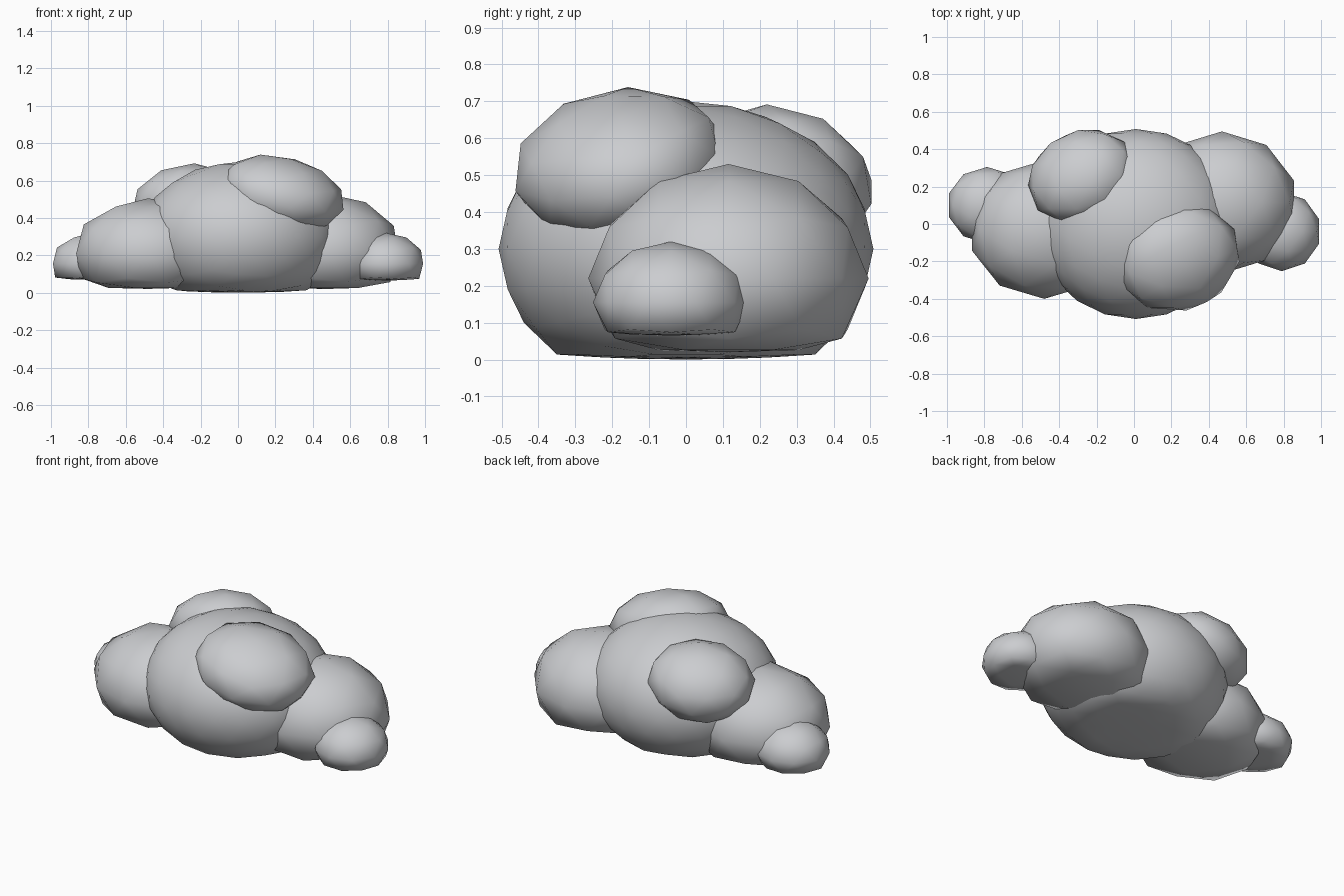
import bpy, bmesh, math
from mathutils import Matrix, Euler

if "Cube" in bpy.data.objects:
    bpy.data.objects.remove(bpy.data.objects["Cube"])

grey = bpy.data.materials.new("cloud grey")
grey.diffuse_color = (0.6, 0.61, 0.63, 1)
grey.use_nodes = True
grey.node_tree.nodes["Principled BSDF"].inputs["Base Color"].default_value = grey.diffuse_color


def puff(name, centre, radii, floor=None, tilt=(0, 0), turn=0, subdiv=2):
    """Smooth low-poly ellipsoid; everything below the floor is squashed nearly flat."""
    bm = bmesh.new()
    bmesh.ops.create_icosphere(bm, subdivisions=subdiv, radius=1)
    heading = Matrix.Rotation(math.radians(turn), 4, 'Z')
    lean = Euler((math.radians(tilt[0]), math.radians(tilt[1]), 0)).to_matrix().to_4x4()
    bm.transform(Matrix.Translation(centre) @ lean @ heading @ Matrix.Diagonal((*radii, 1)))
    if floor is not None:
        for v in bm.verts:
            if v.co.z < floor:
                v.co.z = floor + 0.12 * (v.co.z - floor)
    mesh = bpy.data.meshes.new(name)
    bm.to_mesh(mesh)
    bm.free()
    mesh.shade_smooth()
    mesh.materials.append(grey)
    obj = bpy.data.objects.new(name, mesh)
    bpy.context.collection.objects.link(obj)
    return obj


# big middle puff
puff("main_puff", (0.01, 0, 0.30), (0.535, 0.508, 0.40), floor=0.014, subdiv=3)

# side puffs
puff("left_puff", (-0.48, -0.03, 0.21), (0.405, 0.37, 0.295), floor=0.035)
puff("right_puff", (0.47, 0.115, 0.22), (0.405, 0.38, 0.31), floor=0.035)

# small end puffs
puff("left_end_puff", (-0.785, 0.10, 0.155), (0.215, 0.205, 0.165), floor=0.08)
puff("right_end_puff", (0.79, -0.04, 0.155), (0.21, 0.212, 0.165), floor=0.075)

# upper puffs, leaning along the surface of the main puff
puff("front_top_puff", (0.235, -0.18, 0.53), (0.345, 0.295, 0.195), tilt=(12, 14), turn=12)
puff("back_top_puff", (-0.28, 0.255, 0.485), (0.30, 0.255, 0.195), tilt=(-19, -15), turn=25)
